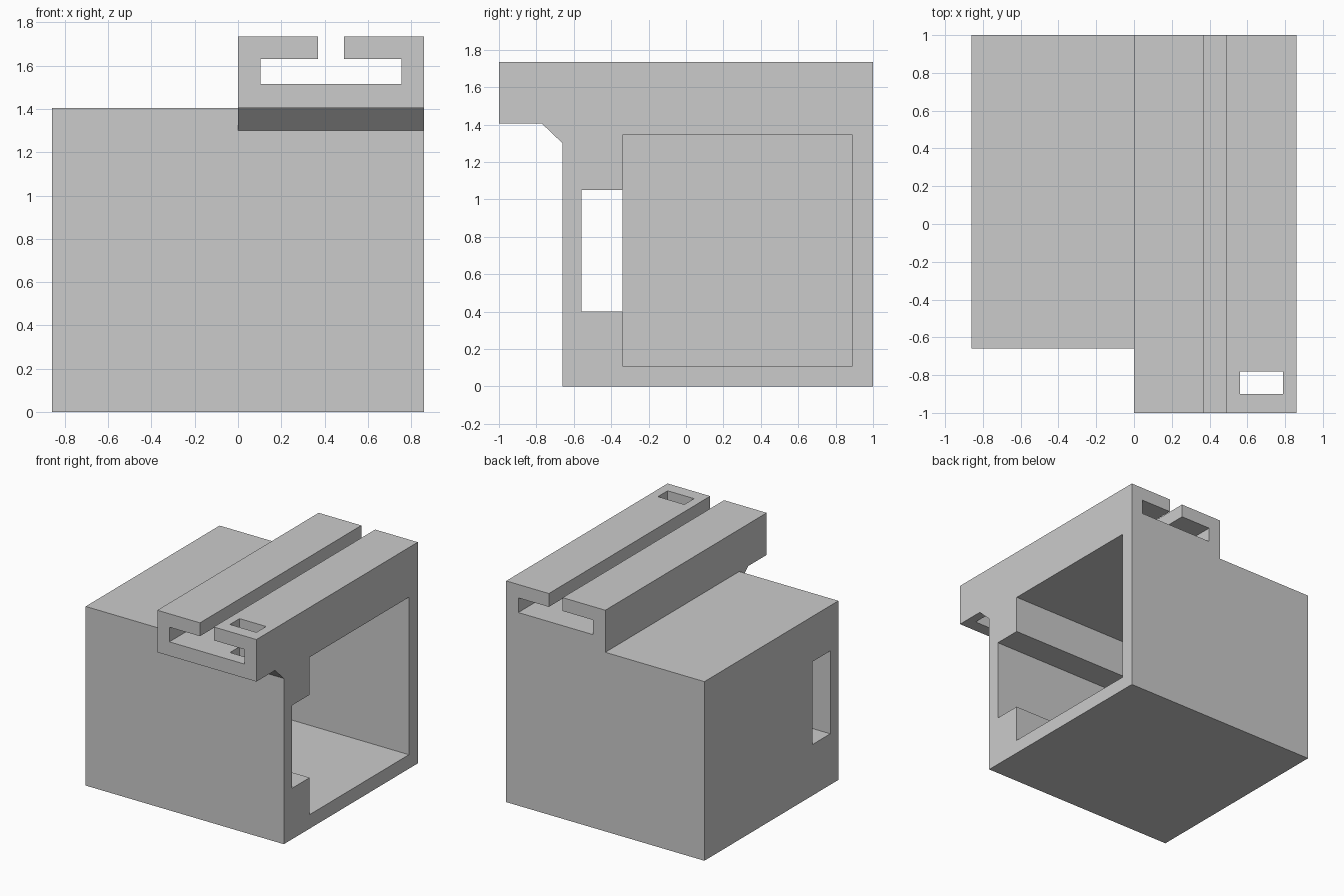
import bpy
import bmesh
from mathutils import Vector

cube = bpy.data.objects.get("Cube")
if cube:
    bpy.data.objects.remove(cube, do_unlink=True)

HALF_X = 0.86      # half width of the case
FRONT_Y = -0.66    # front face of the case
ROOF_Z = 1.405     # top of the case
TOP_Z = 1.735      # top of the rail

grey = bpy.data.materials.new("plain grey")
grey.use_nodes = True
grey.diffuse_color = (0.6, 0.6, 0.6, 1)
grey.node_tree.nodes["Principled BSDF"].inputs["Base Color"].default_value = (0.6, 0.6, 0.6, 1)


def prism(name, profile, axis, start, end):
    """Extrude a profile along x (profile in y, z) or along y (profile in x, z)."""
    bm = bmesh.new()
    place = (lambda a, b: (start, a, b)) if axis == "x" else (lambda a, b: (a, start, b))
    face = bm.faces.new([bm.verts.new(place(a, b)) for a, b in profile])
    grown = bmesh.ops.extrude_face_region(bm, geom=[face])
    step = Vector((end - start, 0, 0)) if axis == "x" else Vector((0, end - start, 0))
    moved = [g for g in grown["geom"] if isinstance(g, bmesh.types.BMVert)]
    bmesh.ops.translate(bm, verts=moved, vec=step)
    bmesh.ops.recalc_face_normals(bm, faces=bm.faces)
    mesh = bpy.data.meshes.new(name)
    bm.to_mesh(mesh)
    bm.free()
    mesh.materials.append(grey)
    obj = bpy.data.objects.new(name, mesh)
    bpy.context.collection.objects.link(obj)
    return obj


def rect(a0, a1, b0, b1):
    return [(a0, b0), (a1, b0), (a1, b1), (a0, b1)]


def cut(target, cutter):
    """Subtract the cutter, then remove it."""
    cutter.hide_render = True
    mod = target.modifiers.new("cut", "BOOLEAN")
    mod.operation = "DIFFERENCE"
    mod.solver = "EXACT"
    mod.object = cutter
    bpy.context.view_layer.objects.active = target
    bpy.ops.object.modifier_apply(modifier=mod.name)
    bpy.data.objects.remove(cutter, do_unlink=True)


# Case and rail from one side profile with a chamfered overhang
side = [(FRONT_Y, 0), (1, 0), (1, TOP_Z), (-1, TOP_Z),
        (-1, ROOF_Z), (-0.77, ROOF_Z), (FRONT_Y, 1.3)]
case = prism("case_with_rail", side, "x", -HALF_X, HALF_X)

# Remove the rail and overhang from the right half
step = [(-1.2, 1.1), (FRONT_Y, 1.1), (FRONT_Y, ROOF_Z),
        (1.2, ROOF_Z), (1.2, 2), (-1.2, 2)]
cut(case, prism("step_cutter", step, "x", -1.2, 0))

# Inner cavity, open on the left side
cut(case, prism("cavity_cutter", rect(-0.34, 0.89, 0.11, 1.345), "x", -0.75, 1.2))

# Channel in the front wall, running through both sides
cut(case, prism("channel_cutter", rect(-0.56, -0.34, 0.4, 1.05), "x", -1.2, 1.2))
cut(case, prism("channel_mouth_cutter", rect(-0.4, -0.2, 0.4, 1.05), "x", -0.75, 1.2))

# T-shaped slot along the rail
tee = [(0.105, 1.515), (0.755, 1.515), (0.755, 1.63), (0.49, 1.63),
       (0.49, 2), (0.37, 2), (0.37, 1.63), (0.105, 1.63)]
cut(case, prism("slot_cutter", tee, "y", -1.2, 1.2))

# Small vertical hole near the front of the rail
cut(case, prism("hole_cutter", rect(0.56, 0.79, 1.2, 2), "y", -0.9, -0.78))
